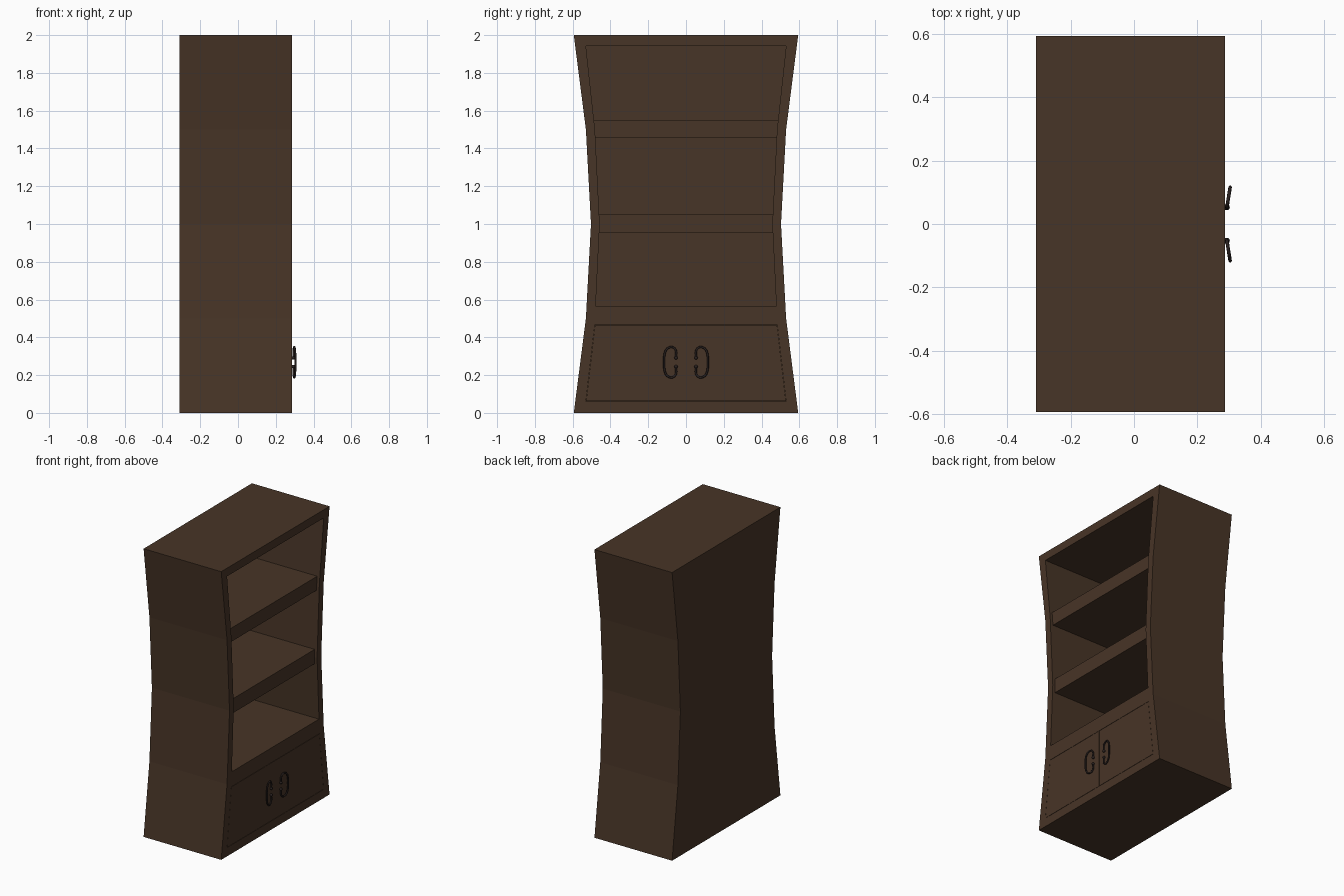
import bpy, bmesh
from mathutils import Vector

if "Cube" in bpy.data.objects:
    bpy.data.objects.remove(bpy.data.objects["Cube"])

X0, X1 = -0.309, 0.287          # back and front of the case
MID = 0.268                     # handle centre height


def material(name, rgb):
    m = bpy.data.materials.new(name)
    m.diffuse_color = (*rgb, 1)
    m.use_nodes = True
    m.node_tree.nodes["Principled BSDF"].inputs["Base Color"].default_value = m.diffuse_color
    return m


wood = material("dark_wood", (0.064, 0.035, 0.02))
iron = material("dark_iron", (0.022, 0.015, 0.014))


def prism(name, outline, x0, x1):
    """Extrude a (y, z) outline along x."""
    bm = bmesh.new()
    f = bm.faces.new([bm.verts.new((x0, y, z)) for y, z in outline])
    ext = bmesh.ops.extrude_face_region(bm, geom=[f])["geom"]
    bmesh.ops.translate(bm, vec=(x1 - x0, 0, 0),
                        verts=[v for v in ext if isinstance(v, bmesh.types.BMVert)])
    bmesh.ops.recalc_face_normals(bm, faces=bm.faces)
    me = bpy.data.meshes.new(name)
    bm.to_mesh(me)
    bm.free()
    ob = bpy.data.objects.new(name, me)
    me.materials.append(wood)
    bpy.context.collection.objects.link(ob)
    return ob


def symmetric(half):
    """Close a right-hand (half width, z) profile by mirroring it."""
    return half + [(-y, z) for y, z in reversed(half)]


# Waisted case, hollowed for the open shelves and the cupboard
case = prism("case", symmetric([(0.594, 0), (0.53, 0.5), (0.503, 1), (0.53, 1.5), (0.594, 2)]), X0, X1)
shelf_space = symmetric([(0.478, 0.567), (0.457, 1), (0.482, 1.5), (0.53, 1.943)])
cupboard_space = symmetric([(0.53, 0.06), (0.483, 0.465)])
for name, outline in (("shelf_cutter", shelf_space), ("cupboard_cutter", cupboard_space)):
    cutter = prism(name, outline, X0 + 0.05, X1 + 0.1)
    cutter.hide_render = True
    cutter.hide_viewport = True
    cutter.display_type = 'WIRE'
    mod = case.modifiers.new(name, 'BOOLEAN')
    mod.operation = 'DIFFERENCE'
    mod.solver = 'EXACT'
    mod.object = cutter

# Two shelves, slightly set back and let into the sides
prism("upper_shelf", symmetric([(0.49, 1.455), (0.49, 1.55)]), X0 + 0.04, X1 - 0.02)
prism("middle_shelf", symmetric([(0.47, 0.953), (0.47, 1.053)]), X0 + 0.04, X1 - 0.02)

# Flush cupboard doors with C-shaped pulls
pull = [(0.05, 0.023), (0.053, 0.035), (0.052, 0.055), (0.065, 0.077), (0.083, 0.08),
        (0.103, 0.068), (0.114, 0.04)]
pull = pull + [(0.116, 0)] + [(y, -z) for y, z in reversed(pull)]
for side, s in (("right", 1), ("left", -1)):
    prism(side + "_door", [(s * 0.0008, 0.062), (s * 0.5285, 0.062),
                           (s * 0.4822, 0.463), (s * 0.0008, 0.463)], X1 - 0.04, X1)
    cu = bpy.data.curves.new(side + "_pull", 'CURVE')
    cu.dimensions = '3D'
    cu.bevel_depth = 0.0055
    cu.bevel_resolution = 2
    cu.resolution_u = 4
    cu.use_fill_caps = True
    sp = cu.splines.new('BEZIER')
    sp.bezier_points.add(len(pull) - 1)
    for p, (y, z) in zip(sp.bezier_points, pull):
        p.co = Vector((0.293 + (y - 0.05) * 0.16, s * y, MID + z))
        p.handle_left_type = p.handle_right_type = 'AUTO'
    cu.materials.append(iron)
    bpy.context.collection.objects.link(bpy.data.objects.new(side + "_pull", cu))
    for end, dz in (("upper", 0.023), ("lower", -0.023)):
        bpy.ops.mesh.primitive_uv_sphere_add(segments=12, ring_count=8, radius=0.0095,
                                             location=(X1 + 0.006, s * 0.053, MID + dz))
        knob = bpy.context.object
        knob.name = f"{side}_{end}_pull_knob"
        knob.data.materials.append(iron)
        bpy.ops.object.shade_smooth()
